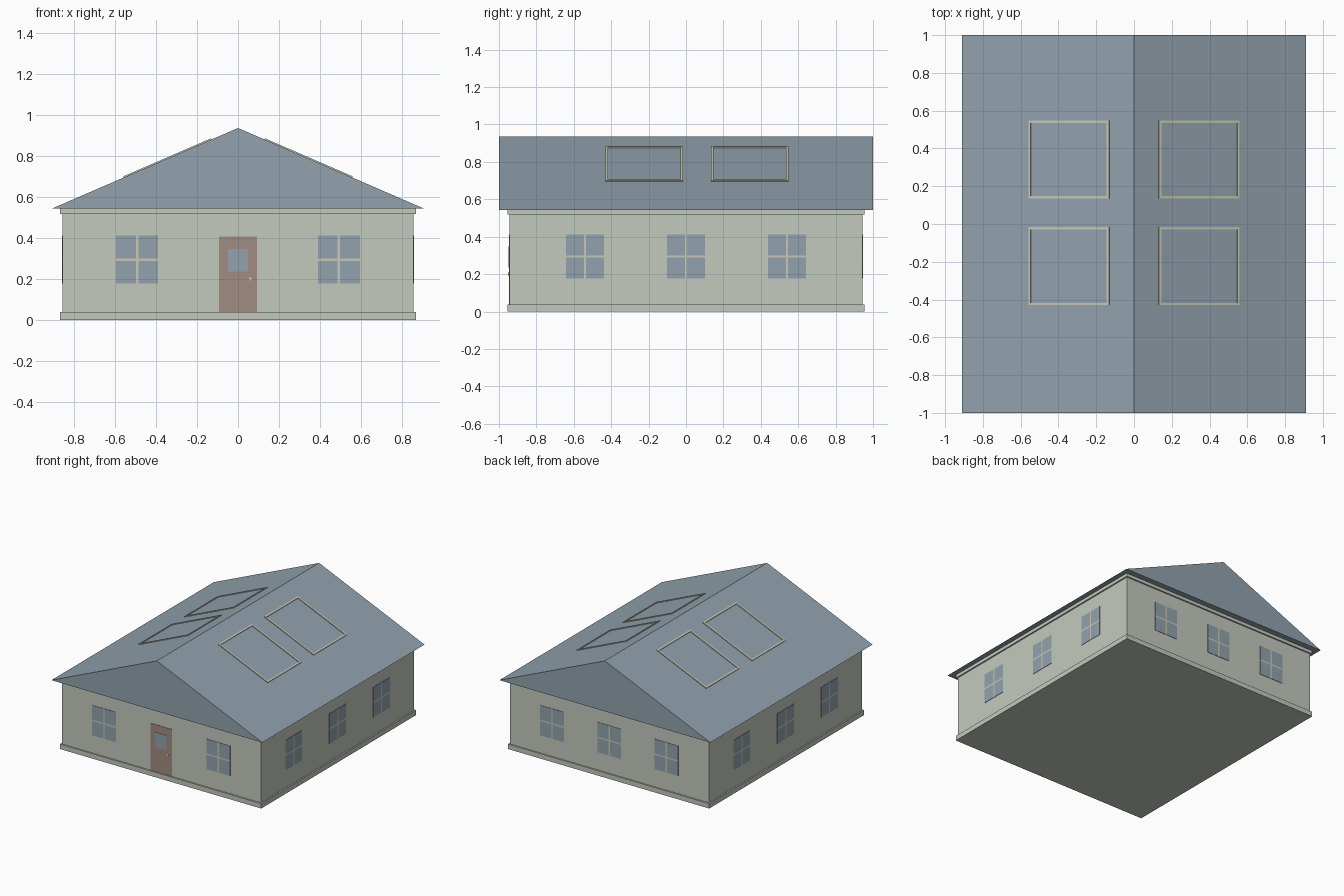
import bpy, bmesh, math
from mathutils import Matrix, Vector

cube = bpy.data.objects.get("Cube")
if cube:
    bpy.data.objects.remove(cube, do_unlink=True)


def material(name, r, g, b):
    m = bpy.data.materials.new(name)
    m.use_nodes = True
    m.diffuse_color = (r, g, b, 1)
    m.node_tree.nodes["Principled BSDF"].inputs["Base Color"].default_value = (r, g, b, 1)
    return m


WALL = material("pale sage wall", 0.55, 0.59, 0.52)
SLATE = material("slate blue", 0.29, 0.36, 0.42)
CREAM = material("cream trim", 0.57, 0.58, 0.47)
BROWN = material("brown door", 0.35, 0.265, 0.22)


def make(name, bm, mat):
    bmesh.ops.recalc_face_normals(bm, faces=bm.faces)
    mesh = bpy.data.meshes.new(name)
    bm.to_mesh(mesh)
    bm.free()
    mesh.materials.append(mat)
    ob = bpy.data.objects.new(name, mesh)
    bpy.context.collection.objects.link(ob)
    return ob


def boxes(name, spans, mat, matrix=Matrix()):
    """One object made of boxes, each given by its low and high corner."""
    bm = bmesh.new()
    for lo, hi in spans:
        lo, hi = Vector(lo), Vector(hi)
        place = Matrix.Translation((lo + hi) / 2) @ Matrix.Diagonal((hi - lo).to_4d())
        bmesh.ops.create_cube(bm, size=1, matrix=matrix @ place)
    return make(name, bm, mat)


def plate(u0, u1, z0, z1, thick):
    """Thin plate standing out of a wall toward local -y."""
    return (u0, -thick, z0), (u1, 0.002, z1)


# Walls, plinth and top band
HX, HY, EAVE, RIDGE = 0.858, 0.944, 0.543, 0.937
boxes("walls", [((-HX, -HY, 0.01), (HX, HY, EAVE))], WALL)
for name, z0, z1 in (("plinth", 0, 0.038), ("top_band", 0.518, EAVE)):
    boxes(name, [((-HX - 0.011, -HY - 0.011, z0), (HX + 0.011, HY + 0.011, z1))], WALL)

# Gabled roof
ROOF_X = 0.91
bm = bmesh.new()
tri = bm.faces.new([bm.verts.new(p) for p in
                    ((-ROOF_X, -1, EAVE), (ROOF_X, -1, EAVE), (0, -1, RIDGE))])
ext = bmesh.ops.extrude_face_region(bm, geom=[tri], use_keep_orig=True)
bmesh.ops.translate(bm, vec=(0, 2, 0),
                    verts=[v for v in ext["geom"] if isinstance(v, bmesh.types.BMVert)])
make("roof", bm, SLATE)

# Skylight frames, mirrored onto both slopes
pitch = math.atan2(RIDGE - EAVE, ROOF_X)
slope = Matrix.Translation((0, 0, RIDGE)) @ Matrix.Rotation(pitch, 4, "Y")
S0, S1, W, H = 0.13 / math.cos(pitch), 0.557 / math.cos(pitch), 0.013, 0.006
for name, y0, y1 in (("front_skylight_frame", -0.43, -0.017),
                     ("back_skylight_frame", 0.135, 0.548)):
    ob = boxes(name, [((S0, y0, -H), (S0 + W, y1, H)), ((S1 - W, y0, -H), (S1, y1, H)),
                      ((S0 + W, y0, -H), (S1 - W, y0 + W, H)),
                      ((S0 + W, y1 - W, -H), (S1 - W, y1, H))], CREAM, slope)
    ob.modifiers.new("mirror", "MIRROR").use_axis = (True, False, False)


# Windows: four panes with a cross bar
def window(name, u, matrix):
    z0, z1, half, bar = 0.177, 0.411, 0.102, 0.006
    mid = (z0 + z1) / 2
    panes = [plate(a, b, c, d, 0.003)
             for a, b in ((u - half, u - bar), (u + bar, u + half))
             for c, d in ((z0, mid - bar), (mid + bar, z1))]
    boxes(name + "_panes", panes, SLATE, matrix)
    boxes(name + "_bars", [plate(u - bar, u + bar, z0, z1, 0.003),
                           plate(u - half, u - bar, mid - bar, mid + bar, 0.003),
                           plate(u + bar, u + half, mid - bar, mid + bar, 0.003)],
          CREAM, matrix)


def wall_frame(turns, dist):
    return Matrix.Rotation(turns * math.pi / 2, 4, "Z") @ Matrix.Translation((0, -dist, 0))


for side, turns, dist, spots in (("front", 0, HY, (-0.493, 0.493)),
                                 ("left", 1, HX, (-0.54, 0, 0.54)),
                                 ("back", 2, HY, (-0.493, 0, 0.493)),
                                 ("right", 3, HX, (-0.54, 0, 0.54))):
    for i, u in enumerate(spots):
        window(f"{side}_window_{i + 1}", u, wall_frame(turns, dist))

# Front door with its pane and knob
front = wall_frame(0, HY)
boxes("door", [plate(-0.093, 0.092, 0.038, 0.406, 0.003)], BROWN, front)
boxes("door_pane", [plate(-0.05, 0.048, 0.235, 0.347, 0.005)], SLATE, front)
bm = bmesh.new()
bmesh.ops.create_cone(bm, cap_ends=True, segments=12, radius1=0.008, radius2=0.008, depth=0.008,
                      matrix=front @ Matrix.Translation((0.06, -0.003, 0.2))
                      @ Matrix.Rotation(math.pi / 2, 4, "X"))
make("door_knob", bm, CREAM)
